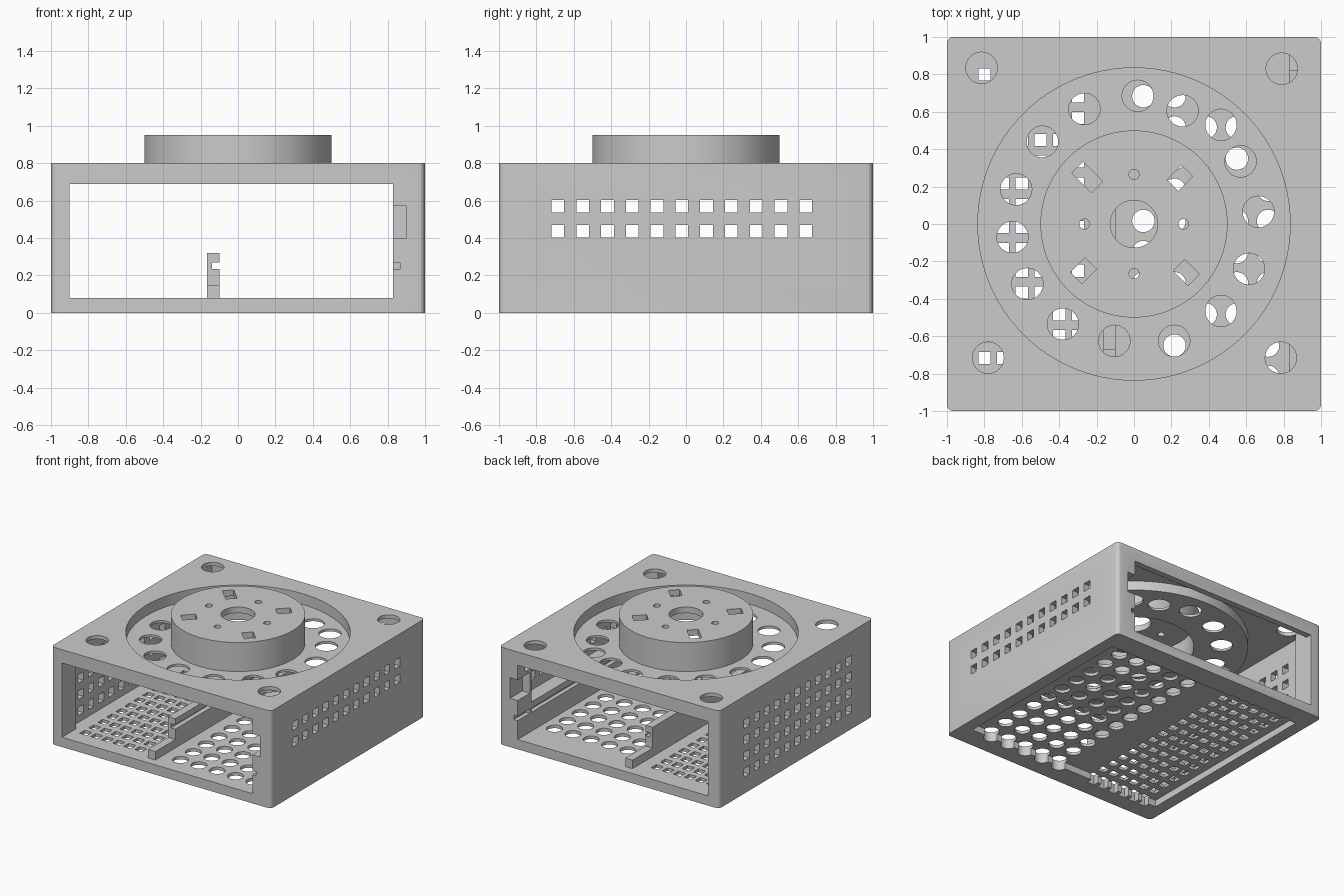
import bpy, bmesh, math
from mathutils import Matrix, Vector

if "Cube" in bpy.data.objects:
    bpy.data.objects.remove(bpy.data.objects["Cube"])

grey = bpy.data.materials.new("light_grey")
grey.diffuse_color = (0.6, 0.6, 0.6, 1)
grey.use_nodes = True
grey.node_tree.nodes["Principled BSDF"].inputs["Base Color"].default_value = grey.diffuse_color


def add_box(bm, x0, x1, y0, y1, z0, z1, turn=0.0):
    mid = Vector(((x0 + x1) / 2, (y0 + y1) / 2, (z0 + z1) / 2))
    m = (Matrix.Translation(mid) @ Matrix.Rotation(turn, 4, 'Z')
         @ Matrix.Diagonal((x1 - x0, y1 - y0, z1 - z0, 1)))
    bmesh.ops.create_cube(bm, size=1, matrix=m)


def add_cyl(bm, x, y, r, z0, z1, n=32):
    bmesh.ops.create_cone(bm, cap_ends=True, segments=n, radius1=r, radius2=r, depth=z1 - z0,
                          matrix=Matrix.Translation((x, y, (z0 + z1) / 2)))


def make(name, bm):
    bmesh.ops.recalc_face_normals(bm, faces=bm.faces)
    me = bpy.data.meshes.new(name)
    bm.to_mesh(me)
    bm.free()
    ob = bpy.data.objects.new(name, me)
    me.materials.append(grey)
    bpy.context.collection.objects.link(ob)
    return ob


def combine(ob, op, shapes):
    """Subtract or unite a group of (function, arguments) shapes."""
    bm = bmesh.new()
    for fn, args in shapes:
        fn(bm, *args)
    helper = make("helper", bm)
    helper.hide_render = True
    mod = ob.modifiers.new("combine", 'BOOLEAN')
    mod.operation, mod.solver, mod.object = op, 'EXACT', helper
    bpy.context.view_layer.objects.active = ob
    bpy.ops.object.modifier_apply(modifier=mod.name)
    bpy.data.objects.remove(helper)


def cut(ob, *shapes):
    combine(ob, 'DIFFERENCE', shapes)


def unite(ob, *shapes):
    combine(ob, 'UNION', shapes)


def prism(name, profile, y0, y1):
    """Extrude an x-z outline along y."""
    bm = bmesh.new()
    f = bm.faces.new([bm.verts.new((x, y0, z)) for x, z in profile])
    ext = bmesh.ops.extrude_face_region(bm, geom=[f])["geom"]
    bmesh.ops.translate(bm, vec=(0, y1 - y0, 0),
                        verts=[v for v in ext if isinstance(v, bmesh.types.BMVert)])
    return make(name, bm)


# Housing: block with rounded vertical edges
bm = bmesh.new()
add_box(bm, -1, 1, -1, 1, 0, 0.8)
upright = [e for e in bm.edges if abs(e.verts[0].co.z - e.verts[1].co.z) > 0.5]
bmesh.ops.bevel(bm, geom=upright, offset=0.035, segments=4, profile=0.5, affect='EDGES')
housing = make("housing", bm)

# Inner cavity between the jambs, space above the lintels, opening front to back
cut(housing, (add_box, (-0.95, 0.95, -0.82, 0.82, 0.08, 0.77)))
cut(housing, (add_box, (-0.90, 0.83, -0.95, 0.95, 0.08, 0.77)))
cut(housing, (add_box, (-0.90, 0.83, -1.1, 1.1, 0.08, 0.69)))

# Shallow recess under the floor, leaving a thin floor plate
cut(housing, (add_box, (-0.90, 0.90, -0.82, 0.82, -0.1, 0.055)))

# Notches in the right-hand jambs
cut(housing, *[(add_box, (0.8, x1, y0, y1, z0, z1))
               for x1, z0, z1 in ((0.90, 0.40, 0.57), (0.865, 0.235, 0.27))
               for y0, y1 in ((-1.1, -0.80), (0.84, 1.1))])

# Round recessed tray hanging in the roof, with a hollow raised hub
unite(housing, (add_cyl, (0, 0, 0.86, 0.692, 0.785, 96)))
cut(housing, (add_cyl, (0, 0, 0.835, 0.712, 0.9, 96)))
unite(housing, (add_cyl, (0, 0, 0.5, 0.70, 0.95, 96)))
cut(housing, (add_cyl, (0, 0, 0.45, 0.6, 0.90, 96)))

# Corner holes in the roof
cut(housing, *[(add_cyl, (x, y, 0.084, 0.6, 0.9))
               for x, y in ((-0.815, 0.835), (0.79, 0.83), (-0.78, -0.715), (0.785, -0.715))])

# Round holes around the tray
tray_holes = [(0.02, 0.685), (0.26, 0.605), (0.465, 0.53), (0.57, 0.335), (0.665, 0.065),
              (0.615, -0.24), (0.465, -0.465), (0.215, -0.625), (-0.105, -0.625),
              (-0.38, -0.535), (-0.57, -0.32), (-0.65, -0.07), (-0.63, 0.185),
              (-0.49, 0.44), (-0.265, 0.615)]
cut(housing, *[(add_cyl, (x, y, 0.084, 0.6, 0.75)) for x, y in tray_holes])

# Centre hole, screw holes and diagonal slots in the hub top
cut(housing, (add_cyl, (0, 0, 0.127, 0.85, 1.0, 48)),
    *[(add_cyl, (x, y, 0.027, 0.85, 1.0))
      for x, y in ((0.265, 0), (-0.265, 0), (0, 0.265), (0, -0.265))])
slots = [(-0.25, 0.25, -1, 0.15), (0.245, 0.245, 1, 0.11),
         (-0.27, -0.25, 1, 0.11), (0.28, -0.26, -1, 0.11)]
cut(housing, *[(add_box, (x - w / 2, x + w / 2, y - 0.043, y + 0.043, 0.85, 1.0, t * math.pi / 4))
               for x, y, t, w in slots])

# Floor holes: round ones on the right, square ones on the left
cut(housing, *[(add_cyl, (0.05 + i / 6, -0.817 + j / 6, 0.06, -0.1, 0.12))
               for i in range(5) for j in range(10)])
s = 0.0325
cut(housing, *[(add_box, (-0.8 + i / 10 - s, -0.8 + i / 10 + s,
                          -0.8337 + 0.1167 * j - s, -0.8337 + 0.1167 * j + s, -0.1, 0.12))
               for i in range(6) for j in range(15)])

# Side wall vents: four rows on the left, two on the right
s = 0.034
for x0, x1, rows in ((-1.1, -0.93, 4), (0.93, 1.1, 2)):
    cut(housing, *[(add_box, (x0, x1, y - s, y + s, z - s, z + s))
                   for y in [-0.685 + 0.1325 * k for k in range(11)]
                   for z in [0.57 - 0.1333 * k for k in range(rows)]])

bpy.ops.object.select_all(action='DESELECT')
housing.select_set(True)
bpy.context.view_layer.objects.active = housing
bpy.ops.object.shade_smooth_by_angle(angle=math.radians(12))

# Centre divider: low strip with a taller grooved guide on it
prism("divider_base", [(-0.165, 0.07), (-0.10, 0.07), (-0.10, 0.15), (-0.165, 0.15)], -0.93, 0.93)
prism("divider_guide", [(-0.165, 0.15), (-0.10, 0.15), (-0.10, 0.235), (-0.14, 0.235),
                        (-0.14, 0.27), (-0.10, 0.27), (-0.10, 0.32), (-0.165, 0.32)], -0.67, 0.67)

# Matching grooved guide along the right wall
prism("wall_guide", [(0.83, 0.07), (0.96, 0.07), (0.96, 0.32), (0.83, 0.32),
                     (0.83, 0.27), (0.865, 0.27), (0.865, 0.235), (0.83, 0.235)], -0.825, 0.825)
